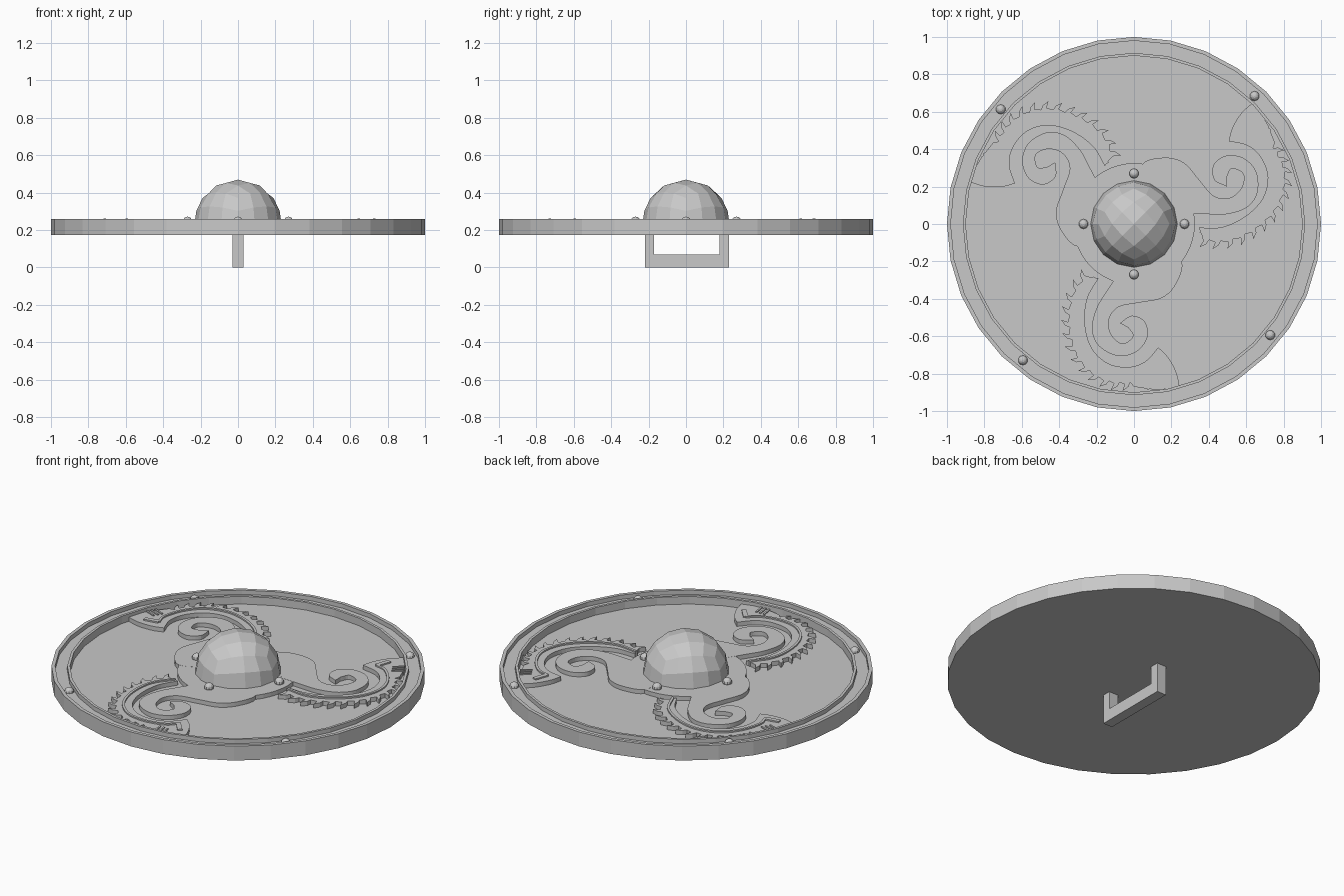
import bpy, bmesh, math
from mathutils import Vector, Matrix

if "Cube" in bpy.data.objects:
    bpy.data.objects.remove(bpy.data.objects["Cube"])

iron = bpy.data.materials.new("grey_iron")
iron.diffuse_color = (0.58, 0.58, 0.58, 1)
iron.use_nodes = True
iron.node_tree.nodes["Principled BSDF"].inputs["Base Color"].default_value = iron.diffuse_color

FIELD, RELIEF = 0.215, 0.24      # heights of the sunken field and the emblem


def finish(bm, name):
    bmesh.ops.recalc_face_normals(bm, faces=bm.faces)
    me = bpy.data.meshes.new(name)
    bm.to_mesh(me)
    bm.free()
    me.materials.append(iron)
    ob = bpy.data.objects.new(name, me)
    bpy.context.collection.objects.link(ob)
    return ob


def spline(pts, n=5):
    """Catmull-Rom curve through 2D points."""
    p = [Vector(q) for q in pts]
    p = [2 * p[0] - p[1]] + p + [2 * p[-1] - p[-2]]
    out = []
    for i in range(1, len(p) - 2):
        a, b, c, d = p[i - 1:i + 3]
        for k in range(n):
            t = k / n
            out.append(0.5 * (2 * b + (c - a) * t + (2 * a - 5 * b + 4 * c - d) * t * t
                              + (3 * b - a - 3 * c + d) * t ** 3))
    return out + [p[-2]]


def normal(path, i):
    d = path[min(i + 1, len(path) - 1)] - path[max(i - 1, 0)]
    return Vector((d.y, -d.x)).normalized()


def ribbon(path, w):
    """Outline of a strip of half width w along a path."""
    left = [p + normal(path, i) * w for i, p in enumerate(path)]
    right = [p - normal(path, i) * w for i, p in enumerate(path)]
    return left + right[::-1]


def prism(bm, outline, z0, z1, turn=0):
    rot = Matrix.Rotation(turn, 3, 'Z')
    vs = [bm.verts.new(rot @ Vector((p[0], p[1], z0))) for p in outline]
    f = bm.faces.new(vs)
    r = bmesh.ops.extrude_face_region(bm, geom=[f])
    top = [v for v in r['geom'] if isinstance(v, bmesh.types.BMVert)]
    bmesh.ops.translate(bm, verts=top, vec=(0, 0, z1 - z0))
    caps = [g for g in bm.faces if len(g.verts) > 4]
    bmesh.ops.triangulate(bm, faces=caps)


# shield plate with a channelled rim, lathed in 32 sides
bm = bmesh.new()
prof = [(0, .175), (1, .175), (1, .26), (.98, .26), (.98, .235),
        (.915, .235), (.915, .26), (.9, .26), (.9, FIELD), (0, FIELD)]
vs = [bm.verts.new((r, 0, z)) for r, z in prof]
es = [bm.edges.new(e) for e in zip(vs, vs[1:])]
bmesh.ops.spin(bm, geom=vs + es, cent=(0, 0, 0), axis=(0, 0, 1),
               angle=math.tau, steps=32, use_merge=True)
bmesh.ops.remove_doubles(bm, verts=bm.verts, dist=1e-5)
finish(bm, "shield_plate")

# central plate of the emblem
bm = bmesh.new()
prism(bm, [(.325 * math.cos(math.tau * i / 48), .325 * math.sin(math.tau * i / 48))
           for i in range(48)], FIELD - .005, RELIEF - .0005)
finish(bm, "emblem_centre")

# one arm of the emblem: a curled tail ...
curl = (spline([(-.075, -.25), (-.14, -.35), (-.20, -.45), (-.225, -.56), (-.19, -.65),
                (-.09, -.705), (.01, -.685), (.07, -.61), (.06, -.525), (-.01, -.49),
                (-.075, -.53)])
        + spline([(-.03, -.555), (-.005, -.60), (-.06, -.64), (-.12, -.595),
                  (-.135, -.515), (-.085, -.445), (.03, -.42), (.15, -.395),
                  (.225, -.32), (.255, -.20), (.14, -.11)]))

# ... and a beast's neck and head with a toothed mane
spine = spline([(-.21, -.285), (-.29, -.40), (-.305, -.55), (-.265, -.69),
                (-.17, -.785), (-.05, -.81), (.07, -.785), (.125, -.735)])
hook = spline([(.125, -.735), (.15, -.765), (.18, -.80)], 3)
neck = (spline([(-.19, -.29), (-.25, -.40), (-.262, -.54), (-.225, -.665),
                (-.14, -.745), (-.03, -.765), (.06, -.735), (.13, -.66)])
        + spline([(.13, -.66), (.18, -.71), (.225, -.79), (.245, -.875)])[1:]
        + spline([(.245, -.875), (.12, -.885), (0, -.87)])[1:])
i = 26
while i >= 2:
    n = -normal(spine, i)
    if n.dot(spine[i] - Vector((-.08, -.56))) < 0:
        n = -n
    back = (spine[i - 2] - spine[i]).normalized()
    neck.append(spine[i] + n * .038)
    neck.append(spine[i] + n * .062 + back * .012)
    neck.append(spine[i] + n * .085 + back * .045)
    neck.append(spine[i] + n * .048 + back * .030)
    i -= 2
neck.append(spine[0] + Vector((-.02, 0)))

parts = {"curled_tail": [(curl, RELIEF)],
         "neck_and_mane": [(neck, RELIEF)],
         "spine_line": [(ribbon(spine, .007), RELIEF + .008),
                        (ribbon(hook, .013), RELIEF + .008)],
         "cheek_bars": [(ribbon([Vector((x, -.82)), Vector((x + .01, -.885))], .005),
                         RELIEF + .006) for x in (.065, .09, .115)]}
for name, shapes in parts.items():
    bm = bmesh.new()
    for k in range(3):
        for outline, top in shapes:
            prism(bm, outline, FIELD - .005, top, k * math.tau / 3)
    finish(bm, name)

# faceted boss: a subdivided cube pushed out to a sphere, lower half removed
bm = bmesh.new()
bmesh.ops.create_cube(bm, size=2)
bmesh.ops.subdivide_edges(bm, edges=bm.edges, cuts=3, use_grid_fill=True)
for v in bm.verts:
    q = Vector([math.tan(c * math.pi / 4) for c in v.co])
    v.co = Matrix.Rotation(math.pi / 4, 3, 'Z') @ (q.normalized() * .232)
bmesh.ops.translate(bm, verts=bm.verts, vec=(0, 0, .238))
bmesh.ops.bisect_plane(bm, geom=bm.verts[:] + bm.edges[:] + bm.faces[:],
                       plane_co=(0, 0, .23), plane_no=(0, 0, 1), clear_inner=True)
finish(bm, "boss")


# studs round the boss and on the rim
def studs(name, radius, z, angles):
    bm = bmesh.new()
    for a in angles:
        a = math.radians(a)
        m = Matrix.Translation((radius * math.cos(a), radius * math.sin(a), z))
        bmesh.ops.create_uvsphere(bm, u_segments=10, v_segments=8, radius=.026, matrix=m)
    finish(bm, name)


studs("boss_studs", .27, .246, (0, 90, 180, 270))
studs("rim_studs", .94, .236, (46.7, 139.3, 230.8, 320.8))

# U-shaped hand grip on the back
bm = bmesh.new()
u = [(-.22, .18), (-.22, 0), (.23, 0), (.23, .18), (.178, .18), (.178, .07),
     (-.17, .07), (-.17, .18)]
f = bm.faces.new([bm.verts.new((-.03, y, z)) for y, z in u])
r = bmesh.ops.extrude_face_region(bm, geom=[f])
bmesh.ops.translate(bm, vec=(.06, 0, 0),
                    verts=[v for v in r['geom'] if isinstance(v, bmesh.types.BMVert)])
finish(bm, "hand_grip")
